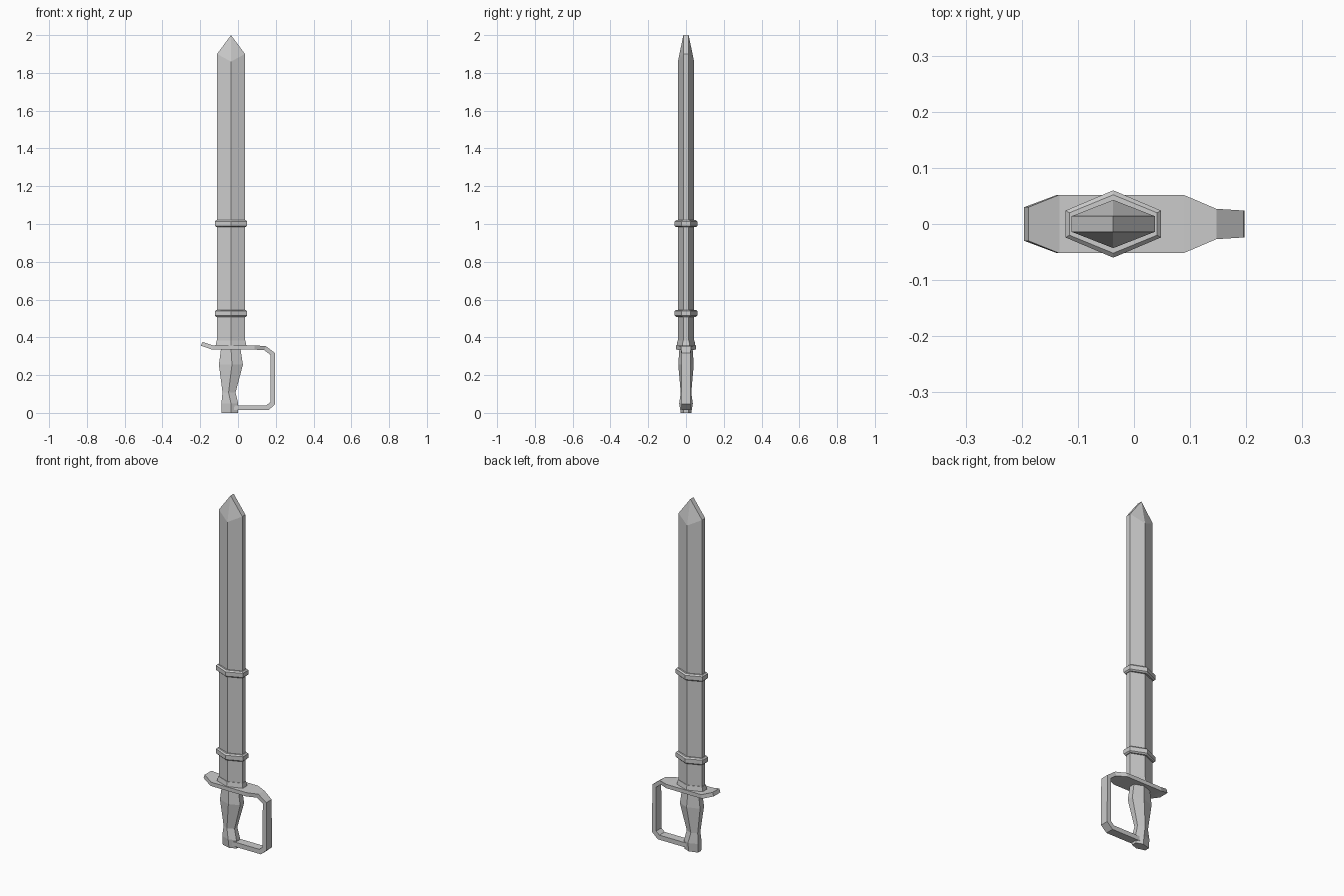
import bpy, bmesh
from mathutils import Vector

if "Cube" in bpy.data.objects:
    bpy.data.objects.remove(bpy.data.objects["Cube"])

CX = -0.037


def make_object(name, bm):
    bmesh.ops.recalc_face_normals(bm, faces=bm.faces)
    me = bpy.data.meshes.new(name)
    bm.to_mesh(me)
    bm.free()
    ob = bpy.data.objects.new(name, me)
    bpy.context.collection.objects.link(ob)
    return ob


def hexagon(x0, x1, ridge, edge, z, mid=None):
    """Six-sided section: flat narrow ends, ridges front and back."""
    m = (x0 + x1) / 2 if mid is None else mid
    return [(x0, -edge, z), (m, -ridge, z), (x1, -edge, z),
            (x1, edge, z), (m, ridge, z), (x0, edge, z)]


def loft(name, sections, cap=True):
    bm = bmesh.new()
    loops = [[bm.verts.new(p) for p in s] for s in sections]
    for a, b in zip(loops, loops[1:]):
        n = len(a)
        for i in range(n):
            j = (i + 1) % n
            bm.faces.new((a[i], a[j], b[j], b[i]))
    if cap:
        bm.faces.new(loops[0])
        bm.faces.new(loops[-1])
    return make_object(name, bm)


# Scabbard blade with a faceted tip
bm = bmesh.new()
low = [bm.verts.new(p) for p in hexagon(-0.111, 0.037, 0.043, 0.014, 0.355)]
top = [bm.verts.new(p) for p in hexagon(-0.111, 0.037, 0.043, 0.014, 1.90)]
top[1].co.z = top[4].co.z = 1.86
tip = [bm.verts.new((CX, s * 0.014, 2.0)) for s in (-1, 1)]
for i in range(6):
    j = (i + 1) % 6
    bm.faces.new((low[i], low[j], top[j], top[i]))
bm.faces.new(low)
for t, (a, b, c) in zip(tip, ((0, 1, 2), (3, 4, 5))):
    bm.faces.new((top[a], top[b], t))
    bm.faces.new((top[b], top[c], t))
bm.faces.new((top[2], top[3], tip[1], tip[0]))
bm.faces.new((top[5], top[0], tip[0], tip[1]))
make_object("scabbard", bm)

# Two chamfered bands
for name, z in (("lower_band", 0.527), ("upper_band", 1.002)):
    inner = dict(x0=-0.115, x1=0.041, ridge=0.052, edge=0.020)
    outer = dict(x0=-0.122, x1=0.048, ridge=0.060, edge=0.024)
    loft(name, [hexagon(z=z - 0.019, **inner), hexagon(z=z - 0.012, **outer),
                hexagon(z=z + 0.012, **outer), hexagon(z=z + 0.019, **inner)])

# Flared collar above the guard
loft("collar", [hexagon(-0.119, 0.045, 0.050, 0.020, 0.352),
                hexagon(-0.113, 0.039, 0.045, 0.016, 0.383)])

# Grip with a swell, waist and pommel: x0, x1, ridge, edge, z, ridge x
grip = [(-0.086, 0.000, 0.028, 0.014, 0.000, -0.037),
        (-0.088, 0.001, 0.036, 0.016, 0.050, -0.037),
        (-0.082, -0.013, 0.028, 0.012, 0.108, -0.050),
        (-0.101, 0.026, 0.041, 0.018, 0.255, -0.032),
        (-0.090, 0.013, 0.035, 0.016, 0.340, -0.037)]
loft("grip", [hexagon(*g) for g in grip])

# Guard and knuckle bow: x, z, half width along the strip's centre line
path = [(-0.192, 0.366, 0.030), (-0.135, 0.346, 0.052), (0.088, 0.346, 0.052),
        (0.143, 0.343, 0.027), (0.184, 0.312, 0.024), (0.184, 0.052, 0.024),
        (0.156, 0.027, 0.024), (-0.020, 0.027, 0.024)]
pts = [Vector(p[:2]) for p in path]
sections = []
for i, (p, (_, _, w)) in enumerate(zip(pts, path)):
    d0 = (p - pts[max(i - 1, 0)]).normalized() if i else (pts[1] - p).normalized()
    d1 = (pts[i + 1] - p).normalized() if i < len(pts) - 1 else d0
    n0, n1 = Vector((-d0.y, d0.x)), Vector((-d1.y, d1.x))
    m = (n0 + n1).normalized()
    off = m * ((0.011 if i < 5 else 0.013) / m.dot(n0))
    a, b = p + off, p - off
    sections.append([(a.x, -w, a.y), (a.x, w, a.y), (b.x, w, b.y), (b.x, -w, b.y)])
loft("guard_and_knuckle_bow", sections)
